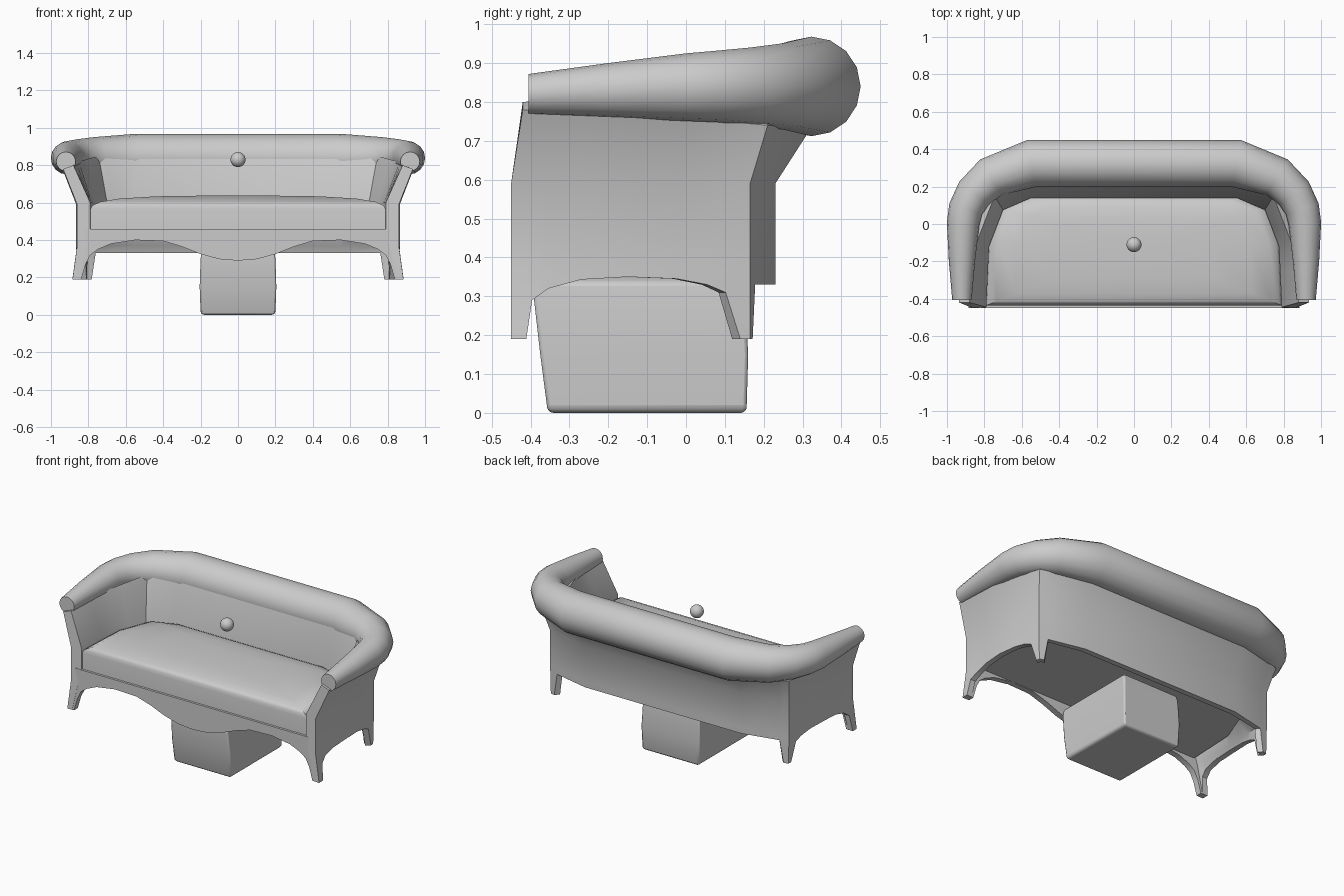
import bpy, bmesh, math
from mathutils import Vector, Matrix

if "Cube" in bpy.data.objects:
    bpy.data.objects.remove(bpy.data.objects["Cube"])


def finish(name, bm, angle=35):
    bmesh.ops.recalc_face_normals(bm, faces=bm.faces)
    me = bpy.data.meshes.new(name)
    bm.to_mesh(me)
    bm.free()
    ob = bpy.data.objects.new(name, me)
    bpy.context.collection.objects.link(ob)
    bpy.ops.object.select_all(action='DESELECT')
    ob.select_set(True)
    bpy.context.view_layer.objects.active = ob
    if angle:
        bpy.ops.object.shade_smooth_by_angle(angle=math.radians(angle))
    return ob


def loft(name, rings, angle=35):
    """Skin closed rings of equal length and cap both ends."""
    bm = bmesh.new()
    vs = [[bm.verts.new(p) for p in r] for r in rings]
    n = len(rings[0])
    for a, b in zip(vs, vs[1:]):
        for i in range(n):
            j = (i + 1) % n
            bm.faces.new((a[i], a[j], b[j], b[i]))
    bm.faces.new(vs[0][::-1])
    bm.faces.new(vs[-1])
    return finish(name, bm, angle)


def mirrored(rings):
    """Continue half a run of rings onto the other side of x = 0."""
    return rings + [[Vector((-p[0], p[1], p[2])) for p in r] for r in rings[::-1]]


# Wall shell: outer foot line, outer top, inner top, inner seat line, inward direction
keys = [
    [(.86, -.45, .59), (.935, -.42, .78), (.88, -.42, .80), (.79, -.445, .60), (-1, 0, 0)],
    [(.865, -.15, .59), (.935, -.13, .77), (.85, -.12, .82), (.775, -.12, .60), (-1, 0, 0)],
    [(.84, .165, .59), (.87, .21, .74), (.745, .15, .85), (.70, .075, .60), (-.75, -.65, 0)],
    [(.55, .23, .59), (.55, .32, .73), (.55, .205, .86), (.55, .14, .60), (0, -1, 0)],
]


def station(t, bottom, flare):
    i = min(int(t), 2)
    m, top, inn, seat, n = (Vector(a).lerp(Vector(b), t - i)
                            for a, b in zip(keys[i], keys[i + 1]))
    low = lambda p, z: Vector((p.x, p.y, z))
    foot = m + Vector((flare, 0, 0))
    return [low(foot, bottom), low(m, .37), m, top, inn, seat, low(seat, .44),
            low(m + n * .05, .37), low(foot + n * .035, bottom)]


# Bottom edge of the wall: position along it, height, leg flare
edge = [(0, .19, .025), (.13, .19, .025), (.18, .29, .01), (.32, .32, 0), (.6, .343, 0),
        (1, .35, 0), (1.4, .345, 0), (1.65, .33, 0), (1.8, .31, 0), (1.92, .19, -.005),
        (2, .19, -.005), (2.1, .19, -.005), (2.2, .33, 0), (3, .33, 0)]
loft("wall_shell", mirrored([station(*e) for e in edge]), 30)

# Rolled top rail: centre and radius along half the path
rail = [(.92, -.405, .82, .052), (.92, -.2, .83, .07), (.914, 0, .838, .087),
        (.9, .08, .84, .092), (.855, .165, .84, .1), (.765, .25, .84, .111),
        (.55, .323, .84, .128)]
pts = [Vector(r[:3]) for r in rail]
rings = []
for i, r in enumerate(rail):
    nxt = pts[i + 1] if i + 1 < len(pts) else Vector((.35, .323, .84))
    d = (nxt - pts[i]).normalized()
    if i:
        d += (pts[i] - pts[i - 1]).normalized()
    side = Vector((d.y, -d.x, 0)).normalized()
    rings.append([pts[i] + r[3] * (side * math.cos(a) + Vector((0, 0, 1)) * math.sin(a))
                  for a in (2 * math.pi * k / 16 for k in range(16))])
loft("top_rail", mirrored(rings), 40)

# Crowned seat cushion
half = [(.79, -.435), (.775, -.1), (.705, .085), (.55, .145)]
plan = half + [(-x, y) for x, y in half[::-1]]
levels = [(.40, 1), (.565, 1), (.585, .985), (.605, .93), (.622, .8), (.634, .55), (.638, .2)]
loft("seat_cushion", [[Vector((x * s, -.12 + (y + .12) * s, z)) for x, y in plan]
                      for z, s in levels], 40)

# Front apron with curved lower edge and front legs
curve = [(.868, .19), (.838, .19), (.815, .27), (.79, .32), (.75, .35), (.68, .38), (.55, .4),
         (.4, .395), (.3, .365), (.2, .325), (.1, .298), (0, .29)]
outline = [(.855, .46), (.855, .34)] + curve
outline += [(-x, z) for x, z in outline[-2::-1]]
loft("front_apron", [[Vector((x, y, z)) for x, z in outline] for y in (-.449, -.412)], 30)

# Soft-edged block under the seat
block = [(0, .188, -.35, .15), (.012, .2, -.357, .156), (.15, .205, -.375, .16),
         (.3, .2, -.392, .152), (.335, .195, -.388, .145), (.35, .17, -.36, .12)]
ob = loft("base_block", [[(-x, y0, z), (x, y0, z), (x, y1, z), (-x, y1, z)]
                         for z, x, y0, y1 in block], 40)
bev = ob.modifiers.new("soft_corners", 'BEVEL')
bev.width, bev.segments = .012, 2

# Small floating ball
bm = bmesh.new()
bmesh.ops.create_uvsphere(bm, u_segments=24, v_segments=14, radius=.04,
                          matrix=Matrix.Translation((0, -.11, .83)))
finish("ball", bm, 60)
